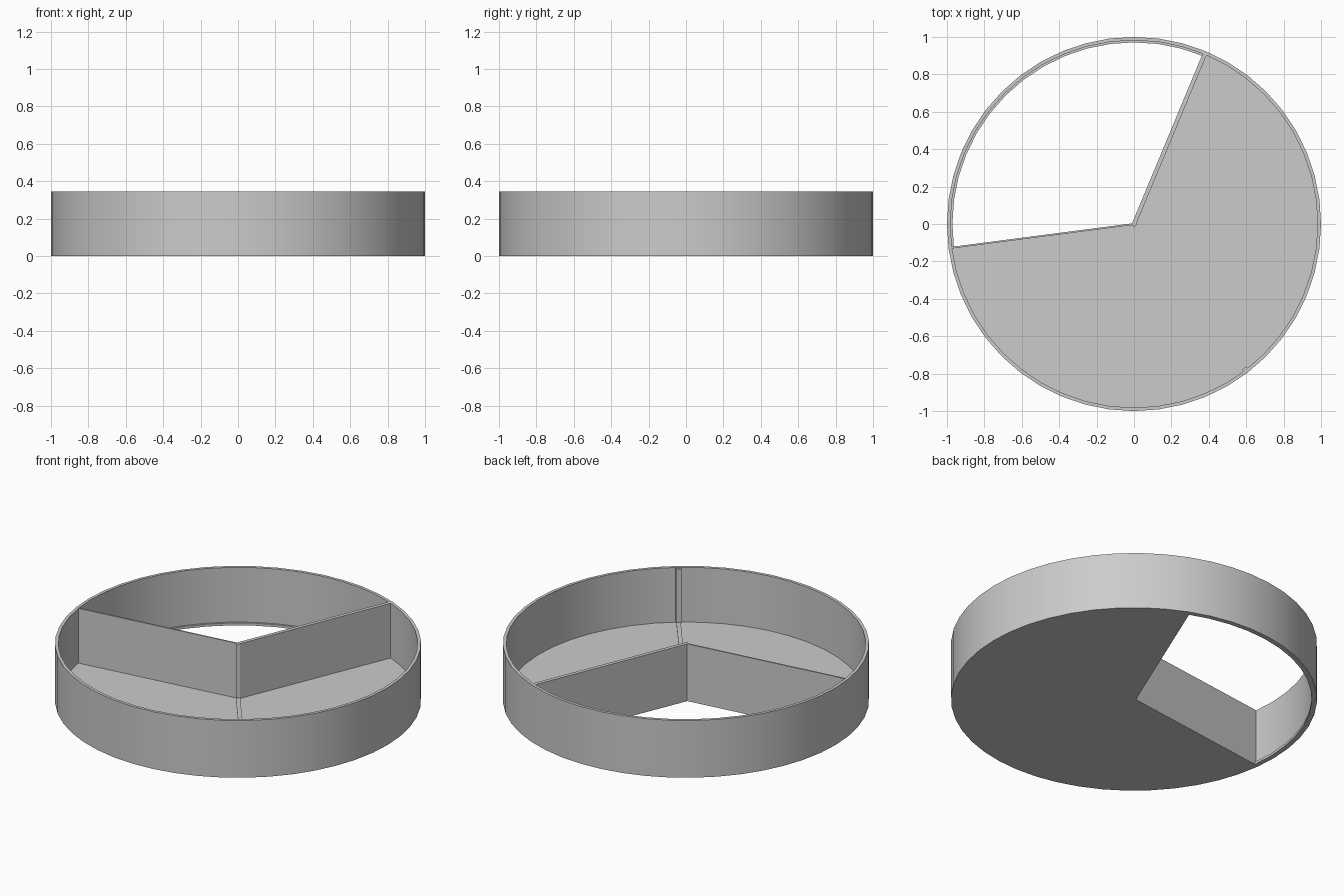
import bpy, bmesh
from math import cos, sin, radians, pi

cube = bpy.data.objects.get("Cube")
if cube:
    bpy.data.objects.remove(cube, do_unlink=True)

HEIGHT, FLOOR = 0.345, 0.015
INNER, LIP = 0.982, 0.971
OPEN_START, OPEN_END, SEAM = 67.4, 187.4, 307.4   # divider directions, degrees
SIDES = 48

grey = bpy.data.materials.new("plain grey")
grey.use_nodes = True
grey.diffuse_color = (0.6, 0.6, 0.6, 1)
grey.node_tree.nodes["Principled BSDF"].inputs["Base Color"].default_value = (0.6, 0.6, 0.6, 1)


def polar(r, deg):
    return r * cos(radians(deg)), r * sin(radians(deg))


def finish(name, bm):
    bmesh.ops.recalc_face_normals(bm, faces=bm.faces)
    mesh = bpy.data.meshes.new(name)
    bm.to_mesh(mesh)
    bm.free()
    obj = bpy.data.objects.new(name, mesh)
    mesh.materials.append(grey)
    bpy.context.collection.objects.link(obj)
    return obj


def prism(name, outline, z0, z1):
    bm = bmesh.new()
    face = bm.faces.new([bm.verts.new((x, y, z0)) for x, y in outline])
    top = bmesh.ops.extrude_face_region(bm, geom=[face])["geom"]
    for v in top:
        if isinstance(v, bmesh.types.BMVert):
            v.co.z = z1
    return finish(name, bm)


def bar(name, deg, r0, r1, width, z0, z1):
    """Upright slab lying along one radius."""
    sx, sy = polar(width / 2, deg + 90)
    (ax, ay), (bx, by) = polar(r0, deg), polar(r1, deg)
    outline = [(ax - sx, ay - sy), (bx - sx, by - sy),
               (bx + sx, by + sy), (ax + sx, ay + sy)]
    return prism(name, outline, z0, z1)


def sector(name, start, end):
    steps = SIDES // 3
    arc = [polar(0.986, start + (end - start) * i / steps) for i in range(steps + 1)]
    return prism(name, [(0, 0)] + arc, 0, FLOOR)


# Round rim with a small lip along its foot
profile = [(1, 0), (1, HEIGHT), (INNER, HEIGHT), (INNER, FLOOR), (LIP, FLOOR), (LIP, 0)]
bm = bmesh.new()
rings = [[bm.verts.new((*polar(r, OPEN_START + 360 * i / SIDES), z)) for r, z in profile]
         for i in range(SIDES)]
for i in range(SIDES):
    a, b = rings[i - 1], rings[i]
    for j in range(len(profile)):
        bm.faces.new((a[j - 1], a[j], b[j], b[j - 1]))
rim = finish("rim", bm)
bpy.ops.object.select_all(action="DESELECT")
rim.select_set(True)
bpy.context.view_layer.objects.active = rim
bpy.ops.object.shade_smooth_by_angle(angle=pi / 6)

# Two floor sectors, the third is left open
sector("floor_left", SEAM, OPEN_START + 360)
sector("floor_front", OPEN_END, SEAM)

# Tall dividers beside the opening, joined by a centre post
bar("divider_back", OPEN_START, 0, 0.985, 0.022, 0, HEIGHT)
bar("divider_right", OPEN_END, 0, 0.985, 0.009, 0, HEIGHT)
bar("centre_post", SEAM, -0.004, 0.012, 0.022, 0, HEIGHT)

# Low joint strip on the floor and its upright at the rim
bar("joint_strip", SEAM, 0, 0.985, 0.024, FLOOR / 2, FLOOR + 0.004)
bar("joint_upright", SEAM, 0.97, 0.99, 0.03, FLOOR / 2, HEIGHT - 0.004)
